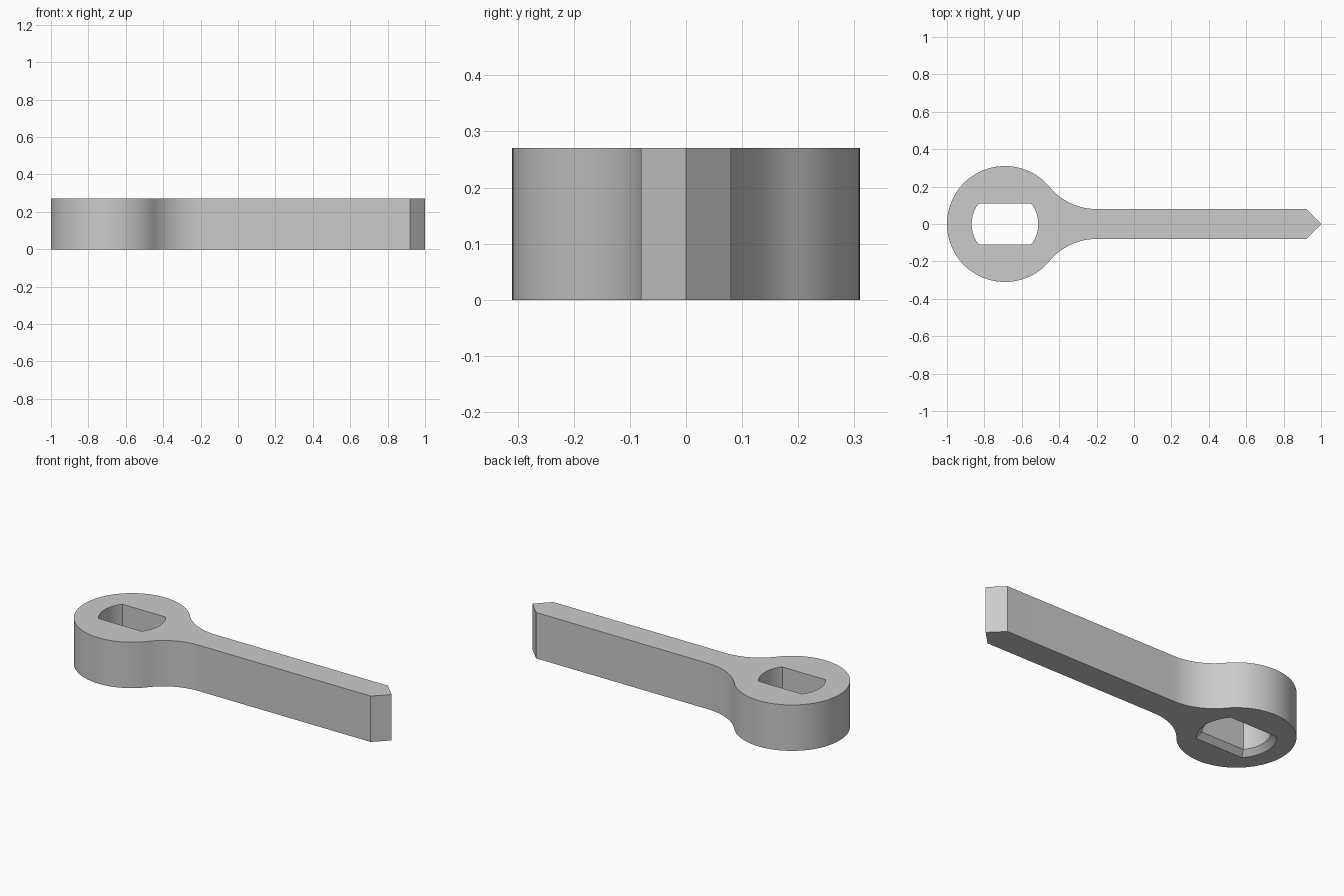
import bpy
import bmesh
from math import atan2, asin, cos, sin, pi, radians, hypot

cube = bpy.data.objects.get("Cube")
if cube:
    bpy.data.objects.remove(cube)

HEIGHT = 0.27
HEAD_X, HEAD_R = -0.69, 0.31
HALF_W = 0.08
NECK_X = -0.2
HOLE_R, HOLE_FLAT = 0.178, 0.11
CHAMFER = 0.03


def arc(cx, cy, r, a0, a1, n):
    return [(cx + r * cos(a0 + (a1 - a0) * i / n),
             cy + r * sin(a0 + (a1 - a0) * i / n)) for i in range(n + 1)]


def wrench_outline():
    # Neck fillet is tangent to both the round head and the straight handle
    dx = NECK_X - HEAD_X
    r = (dx**2 + HALF_W**2 - HEAD_R**2) / (2 * (HEAD_R - HALF_W))
    cy = HALF_W + r
    a = atan2(cy, dx)
    upper = [(1 - HALF_W, HALF_W)]
    upper += arc(NECK_X, cy, r, -pi / 2, a - pi, 20)
    upper += arc(HEAD_X, 0, HEAD_R, a, pi, 48)[1:]
    lower = [(x, -y) for x, y in reversed(upper[:-1])]
    return [(1, 0)] + upper + lower


def hole_outline(grow):
    # Round hole with two flat sides
    r, flat = HOLE_R + grow, HOLE_FLAT + grow
    a = asin(flat / r)
    return arc(HEAD_X, 0, r, -a, a, 20) + arc(HEAD_X, 0, r, pi - a, pi + a, 20)


bm = bmesh.new()


def ring(points, z):
    verts = [bm.verts.new((x, y, z)) for x, y in points]
    edges = [bm.edges.new((v, verts[i - 1])) for i, v in enumerate(verts)]
    return verts, edges


def wall(lower, upper):
    a, b = lower[0], upper[0]
    for i in range(len(a)):
        bm.faces.new((a[i - 1], a[i], b[i], b[i - 1]))


# Outer body and hole, with a chamfer around the hole underneath
outer_low = ring(wrench_outline(), 0)
outer_top = ring(wrench_outline(), HEIGHT)
hole_low = ring(hole_outline(CHAMFER), 0)
hole_mid = ring(hole_outline(0), CHAMFER)
hole_top = ring(hole_outline(0), HEIGHT)
wall(outer_low, outer_top)
wall(hole_low, hole_mid)
wall(hole_mid, hole_top)
for outer, hole in ((outer_low, hole_low), (outer_top, hole_top)):
    bmesh.ops.triangle_fill(bm, edges=outer[1] + hole[1], use_beauty=True)
bmesh.ops.recalc_face_normals(bm, faces=bm.faces)

mesh = bpy.data.meshes.new("wrench_body")
bm.to_mesh(mesh)
bm.free()
wrench = bpy.data.objects.new("wrench_body", mesh)
bpy.context.collection.objects.link(wrench)

# Plain grey material
grey = bpy.data.materials.new("light_grey")
grey.use_nodes = True
color = (0.6, 0.6, 0.6, 1)
grey.diffuse_color = color
grey.node_tree.nodes["Principled BSDF"].inputs["Base Color"].default_value = color
mesh.materials.append(grey)

bpy.ops.object.select_all(action="DESELECT")
wrench.select_set(True)
bpy.context.view_layer.objects.active = wrench
bpy.ops.object.shade_smooth_by_angle(angle=radians(30))
